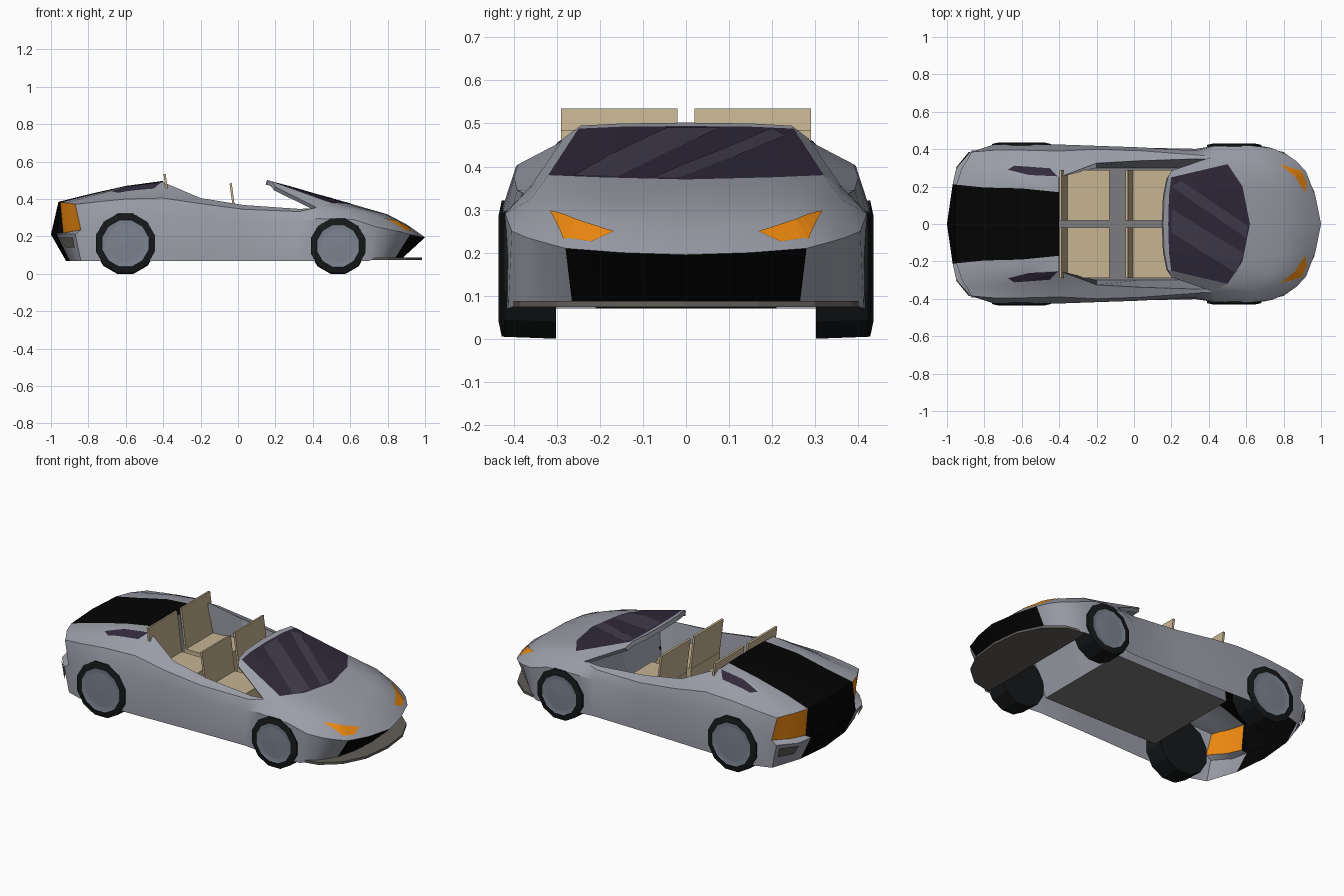
import bpy, bmesh, math
from mathutils import Vector, Matrix
from mathutils.bvhtree import BVHTree

if "Cube" in bpy.data.objects:
    bpy.data.objects.remove(bpy.data.objects["Cube"])


def mat(name, r, g, b):
    m = bpy.data.materials.new(name)
    m.diffuse_color = (r, g, b, 1)
    m.use_nodes = True
    m.node_tree.nodes["Principled BSDF"].inputs["Base Color"].default_value = m.diffuse_color
    return m


PAINT = mat("paint", 0.33, 0.34, 0.39)
BLACK = mat("black", 0.001, 0.001, 0.001)
ORANGE = mat("orange", 0.85, 0.25, 0.005)
GLASS = mat("glass", 0.03, 0.022, 0.045)
STREAK = mat("streak", 0.055, 0.045, 0.075)
TAN = mat("tan", 0.57, 0.46, 0.29)
TYRE = mat("tyre", 0.008, 0.009, 0.01)
HUB = mat("hub", 0.20, 0.23, 0.28)
TRIM = mat("trim", 0.12, 0.11, 0.10)
UNDER = mat("under", 0.2, 0.2, 0.21)


def finish(name, bm, mats, mirror=True, smooth=None):
    me = bpy.data.meshes.new(name)
    bm.to_mesh(me)
    ob = bpy.data.objects.new(name, me)
    bpy.context.collection.objects.link(ob)
    for m in mats:
        me.materials.append(m)
    if smooth:
        bpy.ops.object.select_all(action='DESELECT')
        ob.select_set(True)
        bpy.context.view_layer.objects.active = ob
        bpy.ops.object.shade_smooth_by_angle(angle=math.radians(smooth))
    if mirror:
        md = ob.modifiers.new("mirror", 'MIRROR')
        md.use_axis = (False, True, False)
    return ob


def skin(strips):
    """Join pairs of point rows with quads; each strip is (row, row, material indices)."""
    bm = bmesh.new()
    for a, b, ids in strips:
        for i in range(len(a) - 1):
            pts = list(dict.fromkeys((a[i], a[i + 1], b[i + 1], b[i])))
            if len(pts) > 2:
                f = bm.faces.new([bm.verts.new(p) for p in pts])
                f.material_index = ids[i] if ids else 0
    bmesh.ops.remove_doubles(bm, verts=bm.verts, dist=0.0005)
    bmesh.ops.recalc_face_normals(bm, faces=bm.faces)
    if sum(f.normal.z * f.calc_area() for f in bm.faces) < 0:
        bmesh.ops.reverse_faces(bm, faces=bm.faces)
    return bm


def decal(name, outline, bvh, m, mirror=True, lift=0.004):
    """Thin patch drawn in plan and dropped onto a surface."""
    bm = bmesh.new()
    bm.faces.new([bm.verts.new((x, y, 0)) for x, y in outline])
    bmesh.ops.triangulate(bm, faces=bm.faces)
    bmesh.ops.subdivide_edges(bm, edges=bm.edges, cuts=3, use_grid_fill=True)
    for v in bm.verts:
        p = Vector((v.co.x, abs(v.co.y), 2))
        hit = bvh.ray_cast(p, Vector((0, 0, -1)))[0]
        if hit is None:
            hit = bvh.find_nearest(Vector((p.x, p.y, 0.3)))[0]
        v.co.z = hit.z + lift
    bmesh.ops.recalc_face_normals(bm, faces=bm.faces)
    return finish(name, bm, [m], mirror)


def box(name, lo, hi, m, tilt=0):
    bm = bmesh.new()
    size = [h - l for l, h in zip(lo, hi)]
    mid = [(h + l) / 2 for l, h in zip(lo, hi)]
    bmesh.ops.create_cube(bm, size=1, matrix=Matrix.Translation(mid)
                          @ Matrix.Rotation(tilt, 4, 'Y') @ Matrix.Diagonal((*size, 1)))
    return finish(name, bm, [m])


# Rear deck sections, shoulder to centre
D0 = [(-.87, .385, .372), (-.89, .345, .376), (-.92, .30, .38), (-.95, .21, .382), (-.96, 0, .385)]
D1 = [(-.75, .395, .385), (-.76, .33, .40), (-.77, .285, .42), (-.80, .195, .42), (-.80, 0, .425)]
D2 = [(-.6, .395, .40), (-.6, .318, .432), (-.6, .262, .465), (-.6, .19, .467), (-.6, 0, .47)]
D3 = [(-.4, .39, .405), (-.4, .30, .452), (-.4, .25, .49), (-.4, .17, .493), (-.4, 0, .497)]
# Tail: lamp foot, bumper ledge and bottom rows
T0 = [(-.84, .395, .235), (-.87, .345, .23), (-.90, .30, .225), (-.935, .21, .22)]
T1 = [(-.87, .392, .212), (-.91, .345, .212), (-.95, .30, .212), (-.97, .21, .215), (-1, 0, .21)]
T2 = [(-.84, .39, .07), (-.855, .345, .07), (-.87, .30, .07), (-.90, .21, .07), (-.92, 0, .07)]
# Bonnet sections, centre to wing edge
S0 = [(.62, 0, .37), (.58, .2, .375), (.5, .32, .38), (.42, .36, .355), (.43, .417, .295)]
S1 = [(.80, 0, .318), (.78, .17, .322), (.73, .27, .33), (.66, .36, .325), (.62, .42, .29)]
S2 = [(.92, 0, .252), (.90, .15, .265), (.85, .25, .285), (.79, .32, .29), (.74, .405, .25)]
S3 = [(1, 0, .195), (.97, .15, .2), (.92, .28, .21), (.87, .335, .225), (.82, .37, .235)]
# Side rows, rear to front
sill = [T2[0], (-.75, .42, .07), (-.6, .424, .07), (-.4, .422, .07), (-.2, .414, .07),
        (.03, .408, .07), (.33, .402, .07), (.43, .415, .07)]
waist = [T0[0], (-.75, .425, .29), (-.6, .426, .305), (-.4, .425, .30), (-.2, .418, .29),
         (.03, .41, .28), (.33, .392, .28), S0[4]]
shoulder = [D0[0], D1[0], D2[0], D3[0], (-.2, .40, .375), (.03, .392, .345), (.33, .37, .333), S0[3]]
belt = [D3[1], (-.2, .325, .405), (.03, .338, .368), (.33, .348, .347), (.42, .345, .352)]
nose = [S0[4], S1[4], S2[4], S3[4], S3[3], S3[2], S3[1], S3[0]]
chin = [sill[7], (.62, .418, .07), (.70, .413, .07), (.76, .375, .085), (.80, .33, .085),
        (.84, .265, .085), (.87, .15, .085), (.88, 0, .085)]

# Body shell
deck = [0, 0, 0, 1]
body_bm = skin([(sill, waist, None), (waist, shoulder, None), (shoulder[3:], belt, None),
                ([D3[1], belt[1]], [D3[2], belt[1]], None),
                (D0, D1, deck), (D1, D2, deck), (D2, D3, deck),
                (D0[:4], T0, [2, 2, 2]), (T0, T1[:4], None), (D0[3:], T1[3:], [1]),
                ([D0[3], T0[3]], [T1[3], T1[3]], [1]),
                ([T0[0], T1[0]], [T2[0], T2[0]], None), (T1, T2, deck),
                (S0, S1, None), (S1, S2, None), (S2, S3, None),
                (nose, chin, [0, 0, 0, 0, 0, 1, 1])])
body_bvh = BVHTree.FromBMesh(body_bm)
finish("body_shell", body_bm, [PAINT, BLACK, ORANGE], smooth=28)

# Windscreen with frame and pillars
W0 = [(.155, 0, .502), (.162, .15, .5), (.18, .245, .495), (.2, .285, .465)]
W1 = [tuple(p + (q - p) * .06 for p, q in zip(a, b)) for a, b in zip(W0, S0)]
screen_bm = skin([(W0, W1, None), (W1, S0[:4], [1, 1, 0])])
screen_bvh = BVHTree.FromBMesh(screen_bm)
screen = finish("windscreen", screen_bm, [PAINT, GLASS])
sol = screen.modifiers.new("thickness", 'SOLIDIFY')
sol.thickness, sol.offset = 0.025, -1
sol.material_offset = sol.material_offset_rim = -1
decal("wide_reflection", [(.545, -.262), (.585, -.155), (.2, .08), (.2, -.045)],
      screen_bvh, STREAK, False, .002)
decal("narrow_reflection", [(.60, -.075), (.608, -.01), (.25, .232), (.2, .2)],
      screen_bvh, STREAK, False, .002)

# Lamps and rear quarter windows
decal("headlight", [(.78, .318), (.86, .255), (.915, .168), (.925, .22), (.895, .285)],
      body_bvh, ORANGE)
decal("quarter_window", [(-.675, .29), (-.64, .312), (-.45, .298), (-.41, .255), (-.56, .262)],
      body_bvh, GLASS)

# Tail vents
bm = bmesh.new()
bm.faces.new([bm.verts.new(p) for p in ((-.883, .386, .195), (-.953, .300, .195),
                                        (-.922, .300, .14), (-.874, .386, .14))])
finish("tail_vent", bm, [TRIM])

# Cabin tub: inner walls, floor and bulkheads
rim = [D3[2]] + belt[1:]
edge = [(x, .30, .10) for x in (-.4, -.2, .03, .3, .37)]
mid = [(x, 0, z) for x, y, z in edge]
finish("cabin_tub", skin([(rim, edge, None),
                          ([belt[4], (.44, 0, .352)], [edge[4], mid[4]], None),
                          ([D3[2], D3[4]], [edge[0], mid[0]], None)]), [PAINT])
finish("cabin_floor", skin([(edge, mid, None)]), [UNDER])

# Seats, one front and one rear mirrored
for row, x, length, top, seat in (("front", -.03, .24, .485, .28), ("rear", -.38, .25, .535, .30)):
    box(row + "_seat_cushion", (x + .01, .02, .12), (x + length, .29, seat), TAN)
    box(row + "_seat_back", (x + .002, .02, .22), (x + .014, .29, top), TAN, -0.13)

# Front splitter
outline = [(.68, .41), (.8, .385), (.9, .30), (.965, .17), (.985, 0)]
strips = [([(x, y, .088) for x, y in outline], [(x, y, .074) for x, y in outline], None)]
for z in (.088, .074):
    strips.append(([(x, y, z) for x, y in outline], [(.68, y, z) for x, y in outline], None))
finish("front_splitter", skin(strips), [TRIM])


# Twelve-sided wheels
def wheel(name, x, r, hub, out):
    big = 1 / math.cos(math.pi / 12)
    profile = [(0, .302), (r, .302), (r * .97, out - .007), (hub, out),
               (hub - .004, out - .003), (hub * .8, out - .005), (0, out - .002)]
    bm = bmesh.new()
    rings = []
    for k in range(12):
        a = math.radians(30 * k + 15)
        rings.append([(x + p * big * math.cos(a), y, r + p * big * math.sin(a))
                      for p, y in profile])
    for k in range(12):
        a, b = rings[k], rings[(k + 1) % 12]
        for i in range(len(profile) - 1):
            pts = list(dict.fromkeys((a[i], a[i + 1], b[i + 1], b[i])))
            f = bm.faces.new([bm.verts.new(p) for p in pts])
            f.material_index = 1 if i >= 3 else 0
    bmesh.ops.remove_doubles(bm, verts=bm.verts, dist=0.0002)
    bmesh.ops.recalc_face_normals(bm, faces=bm.faces)
    finish(name, bm, [TYRE, HUB])


wheel("rear_wheel", -.602, .163, .125, .435)
wheel("front_wheel", .535, .15, .113, .43)
